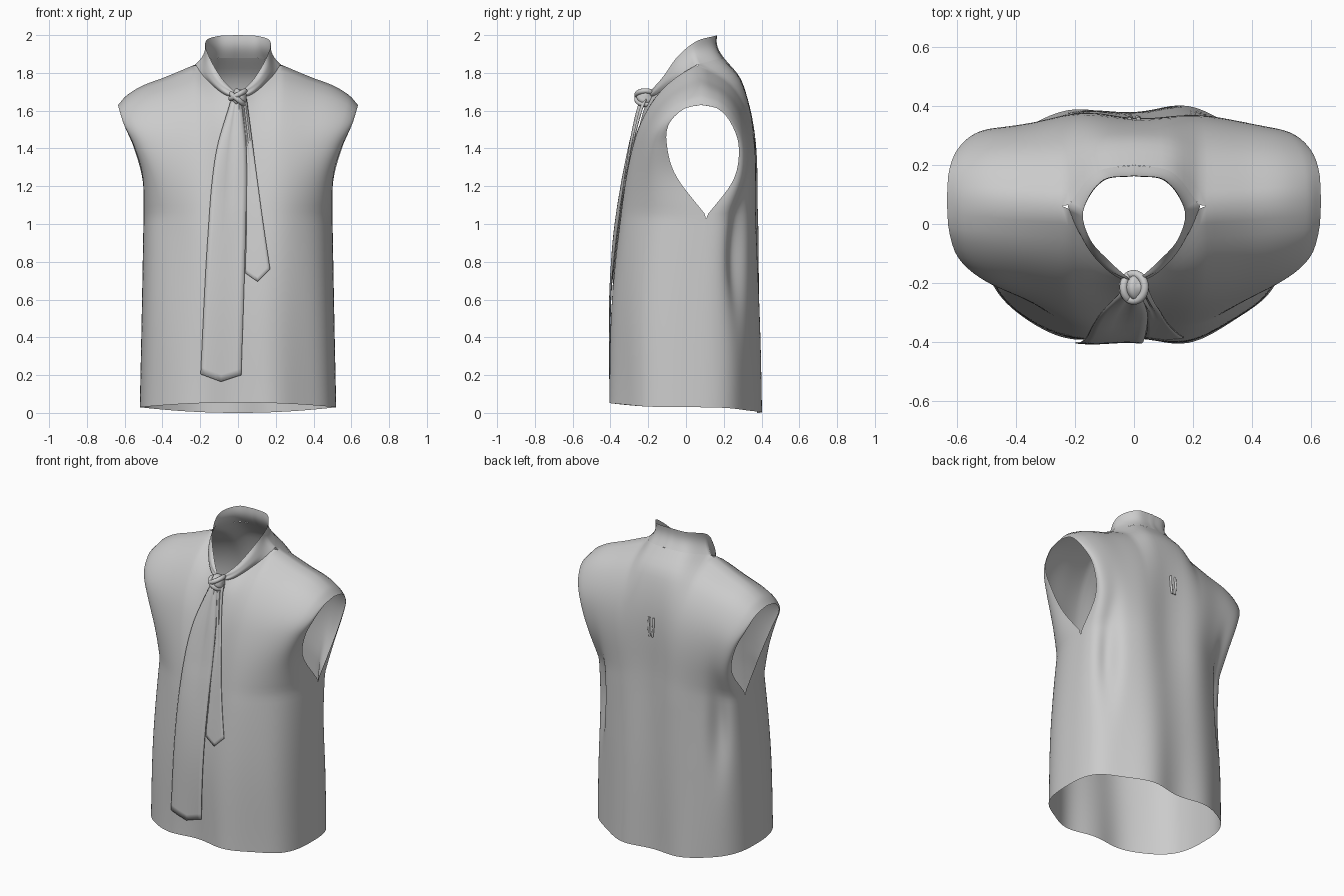
import bpy, bmesh, math
from mathutils import Vector
from mathutils.bvhtree import BVHTree

if "Cube" in bpy.data.objects:
    bpy.data.objects.remove(bpy.data.objects["Cube"])

GREY = (0.6, 0.6, 0.6, 1)
cloth = bpy.data.materials.new("grey cloth")
cloth.use_nodes = True
cloth.diffuse_color = GREY
cloth.node_tree.nodes["Principled BSDF"].inputs["Base Color"].default_value = GREY


def curve(keys, u):
    """Smooth curve through keys of (parameter, values...)."""
    n = len(keys)
    i = 0
    while i < n - 2 and u > keys[i + 1][0]:
        i += 1
    val = lambda k: Vector(keys[k][1:])
    def slope(k):
        a, b = max(k - 1, 0), min(k + 1, n - 1)
        return (val(b) - val(a)) / (keys[b][0] - keys[a][0])
    h = keys[i + 1][0] - keys[i][0]
    p = min(max((u - keys[i][0]) / h, 0), 1)
    q = 1 - p
    return (val(i) * (1 + 2 * p) * q * q + slope(i) * h * p * q * q
            + val(i + 1) * p * p * (3 - 2 * p) - slope(i + 1) * h * p * p * q)


def add_grid(bm, rows, cols, point):
    """Quad sheet; point(i, j) takes fractions along rows and columns."""
    v = [[bm.verts.new(point(i / rows, j / cols)) for j in range(cols + 1)]
         for i in range(rows + 1)]
    for i in range(rows):
        for j in range(cols):
            bm.faces.new((v[i][j], v[i][j + 1], v[i + 1][j + 1], v[i + 1][j]))


def finish(bm, name, angle=60):
    bmesh.ops.remove_doubles(bm, verts=bm.verts, dist=0.0008)
    bmesh.ops.recalc_face_normals(bm, faces=bm.faces)
    mesh = bpy.data.meshes.new(name)
    bm.to_mesh(mesh)
    mesh.materials.append(cloth)
    ob = bpy.data.objects.new(name, mesh)
    bpy.context.collection.objects.link(ob)
    bpy.ops.object.select_all(action='DESELECT')
    ob.select_set(True)
    bpy.context.view_layer.objects.active = ob
    bpy.ops.object.shade_smooth_by_angle(angle=math.radians(angle))
    return ob


# Centre lines (t, y, z), side seam (t, x, y, z), armhole edges (t, x, y, z)
FRONT = [(0, -.395, .055), (.35, -.39, .6), (.6, -.35, 1.03), (.8, -.285, 1.38),
         (.92, -.235, 1.57), (1, -.2, 1.67)]
BACK = [(0, .39, 0), (.35, .385, .55), (.6, .37, 1.1), (.8, .36, 1.5),
        (.92, .3, 1.75), (1, .2, 1.88)]
SEAM = [(0, .52, .02, .03), (.3, .51, .04, .5), (.6, .5, .11, 1.04)]
ARM_F = [(.6, .5, .11, 1.04), (.7, .505, -.05, 1.25), (.8, .55, -.1, 1.41),
         (.9, .605, -.09, 1.53), (.96, .63, -.01, 1.61), (1, .635, .08, 1.63)]
ARM_B = [(.6, .5, .11, 1.04), (.7, .505, .25, 1.23), (.8, .55, .28, 1.4),
         (.9, .605, .24, 1.53), (.96, .63, .17, 1.61), (1, .635, .08, 1.63)]
# Neckline and shoulder line (s, x, y, z)
NECK = .4
NECK_F = [(0, 0, -.2, 1.67), (.15, .08, -.15, 1.69), (.3, .18, -.04, 1.78),
          (NECK, .225, .06, 1.845)]
NECK_B = [(0, 0, .2, 1.88), (.2, .13, .175, 1.875), (NECK, .225, .06, 1.845)]
SHOULDER = [(NECK, .225, .06, 1.845), (.6, .38, .07, 1.78), (.8, .51, .08, 1.73),
            (.92, .59, .08, 1.68), (1, .635, .08, 1.63)]


def panel_point(side, front, t, a):
    centre = curve(FRONT if front else BACK, t)
    edge = curve(SEAM if t <= .6 else (ARM_F if front else ARM_B), t)
    top_edge = curve(SHOULDER, 1)
    top_centre = curve(FRONT if front else BACK, 1)
    s = math.sin(a * math.pi / 2) ** .74
    c = max(math.cos(a * math.pi / 2), 0) ** .74
    def section(e, m):
        return Vector((e.x * s, e.y + (m[0] - e.y) * c, m[1] + (e.z - m[1]) * s * s))
    p = section(edge, centre)
    goal = curve((NECK_F if front else NECK_B) if s < NECK else SHOULDER, s)
    off = goal - section(top_edge, top_centre)
    p += Vector((off.x * t ** 6, off.y * t ** 12, off.z * t ** 4))
    # Soft vertical folds that fade towards the shoulders and sides
    x = p.x * side
    out = -1 if front else 1
    fade = c * min(1, max(0, (.95 - t) / .4))
    fold = -.014 * math.cos(math.pi * x / .2) + .008 * math.sin(13 * x + 2.5 * p.z)
    p.y += out * fade * fold
    if not front:
        dent = math.exp(-((s - .85) / .1) ** 2 - ((p.z - .85) / .3) ** 2)
        p.y -= .045 * dent
        p.x -= .02 * dent
    p.x *= side
    return p


# Body: front and back panels, joined at side and shoulder seams
bm = bmesh.new()
for side in (-1, 1):
    for front in (True, False):
        add_grid(bm, 56, 44, lambda i, j: panel_point(side, front, i, j))
finish(bm, "blouse_body", 80)
body_tree = BVHTree.FromBMesh(bm)
bm.free()

# Collar: band standing on the neckline, narrowing to the knot
RIM = [(0, .012, -.19, 1.695), (.25, .085, -.125, 1.77), (.45, .15, -.05, 1.88),
       (.65, .172, .05, 1.965), (.85, .105, .15, 1.995), (1, 0, .165, 2)]


def collar_point(side, v, u):
    base = curve(NECK_F, u / .6 * NECK) if u < .6 else curve(NECK_B, 1 - u)
    p = base.lerp(curve(RIM, u), v)
    out = Vector((p.x, p.y - .03, 0)).normalized()
    puff = .03 * math.sin(math.pi * min(u / .6, 1)) - .016 * min(u / .5, 1)
    p += out * puff * math.sin(math.pi * v)
    p += out * .006 * math.sin(3 * math.pi * v) * max(0, 1 - u / .5) * min(1, u * 8)
    p.x *= side
    return p


bm = bmesh.new()
for side in (-1, 1):
    add_grid(bm, 12, 40, lambda i, j: collar_point(side, i, j))
finish(bm, "collar", 80)
bm.free()


# Tie ends: flat ribbons lying on the front, with pointed tips
def ribbon(name, edges, ends, lift):
    def point(v, c):
        e = curve(edges, v)
        x = e[0] + (e[1] - e[0]) * c
        tip = ends[0] + (ends[1] - ends[0]) * c * 2 if c <= .5 else \
            ends[1] + (ends[2] - ends[1]) * (c * 2 - 1)
        z = 1.66 + (tip - 1.66) * v
        hit = body_tree.ray_cast(Vector((x, -2, z)), Vector((0, 1, 0)))[0]
        y = hit.y if hit else -.2
        y -= lift + .02 * max(0, 1 - v * 3)
        y += .006 * math.cos(4 * math.pi * c) * max(0, 1 - v * 2)
        return Vector((x, y, z))
    bm = bmesh.new()
    add_grid(bm, 40, 8, point)
    ob = finish(bm, name)
    bm.free()
    thick = ob.modifiers.new("cloth thickness", 'SOLIDIFY')
    thick.thickness = .005
    thick.offset = 0


ribbon("long_tie_end", [(0, -.035, .02), (.2, -.118, .045), (.5, -.16, .04),
                        (1, -.198, .017)], (.205, .165, .2), .014)
ribbon("short_tie_end", [(0, .01, .045), (.33, .042, .085), (.7, .045, .13),
                         (1, .038, .17)], (.74, .695, .76), .009)


# Tubes for the knot wraps and the small back pleat
def tube(name, points, radius, closed=False):
    cu = bpy.data.curves.new(name, 'CURVE')
    cu.dimensions = '3D'
    cu.bevel_depth = radius
    cu.bevel_resolution = 4
    cu.use_fill_caps = True
    sp = cu.splines.new('NURBS')
    sp.points.add(len(points) - 1)
    for q, p in zip(sp.points, points):
        q.co = (*p, 1)
    sp.use_cyclic_u = closed
    sp.use_endpoint_u = not closed
    cu.materials.append(cloth)
    bpy.context.collection.objects.link(bpy.data.objects.new(name, cu))


# Knot: soft core with a slanted wrap
hub = Vector((.006, -.215, 1.672))
bm = bmesh.new()
bmesh.ops.create_uvsphere(bm, u_segments=24, v_segments=16, radius=1)
for v in bm.verts:
    r = 1 + .08 * math.sin(5 * v.co.x + 4 * v.co.z)
    v.co = hub + Vector((v.co.x * .042, v.co.y * .045, v.co.z * .045)) * r
finish(bm, "tie_knot", 80)
bm.free()
for k, tilt in enumerate((.5, -.7)):
    ring = []
    for i in range(10):
        a = i * math.tau / 10
        u, w = .045 * math.cos(a), .014 - .028 * k
        ring.append(hub + Vector((u * math.cos(tilt) - w * math.sin(tilt),
                                  .048 * math.sin(a),
                                  u * math.sin(tilt) + w * math.cos(tilt))))
    tube("knot_wrap_%d" % (k + 1), ring, .014, True)

# Back loop: small pinched pleat at the yoke
for side, name in ((-1, "right"), (1, "left")):
    pts = []
    for z in (1.37, 1.41, 1.45, 1.49):
        hit = body_tree.ray_cast(Vector((0, 2, z)), Vector((0, -1, 0)))[0]
        pts.append((side * (.02 - .12 * abs(z - 1.45)), hit.y + .002, z))
    tube("back_pleat_" + name, pts, .007)
